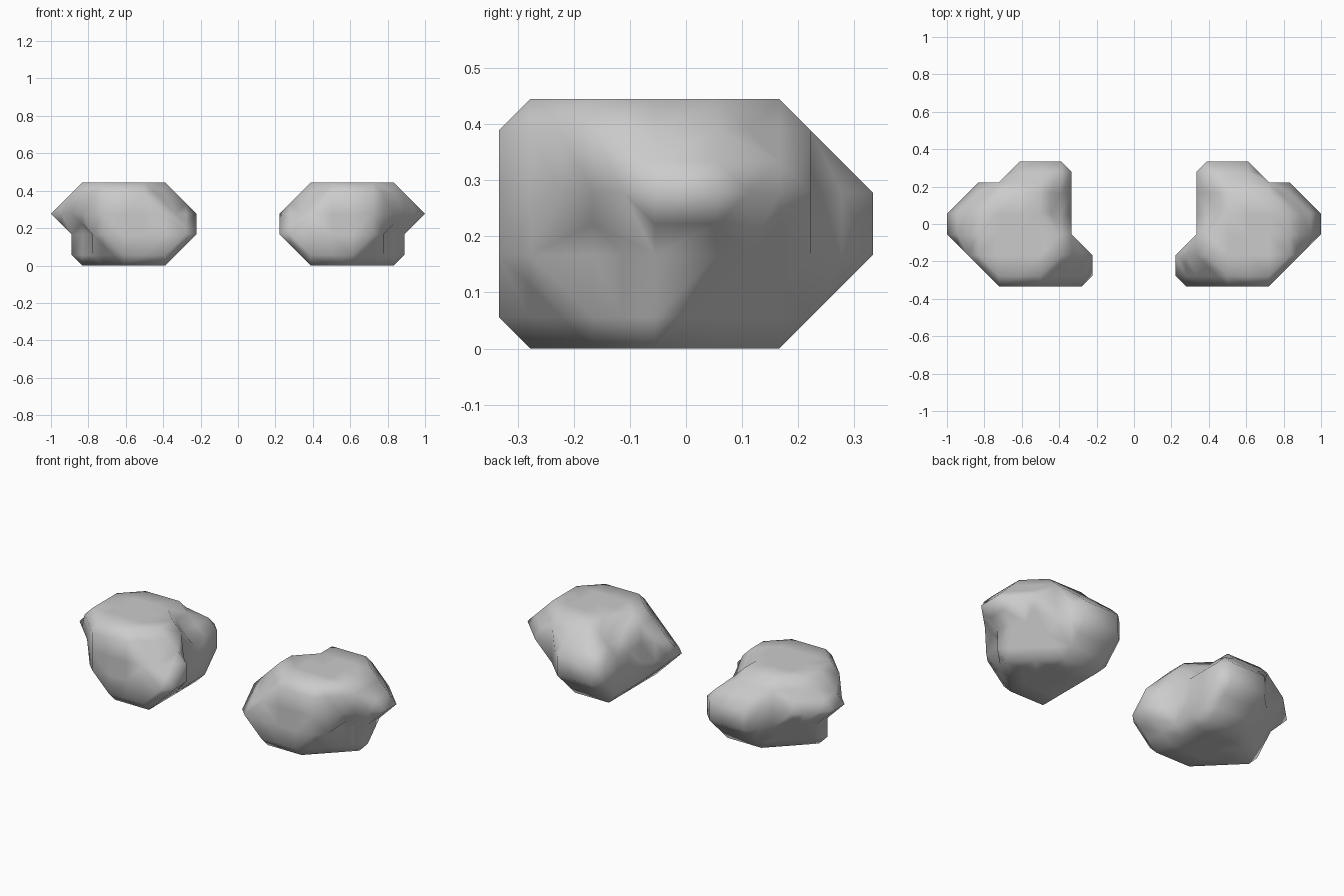
import bpy, bmesh
from mathutils import Vector
from itertools import product

if "Cube" in bpy.data.objects:
    bpy.data.objects.remove(bpy.data.objects["Cube"])

# Each lump is a coarse volume skinned halfway between lattice samples.
S = 1 / 9
# layers from bottom to top; per layer, filled x span (first, last) for rows front to back
LAYERS = [
    [(1, 3), (1, 4), (1, 5), (1, 4), (1, 3), None],
    [(0, 4), (0, 4), (1, 5), (1, 5), (1, 4), (1, 3)],
    [(1, 4), (0, 5), (1, 6), (1, 6), (1, 5), (1, 3)],
    [(2, 4), (1, 5), (1, 5), (2, 5), (2, 4), None],
]


def filled(p):
    x, y, z = p
    if not (0 <= z < 4 and 0 <= y < 6):
        return False
    span = LAYERS[z][y]
    return span is not None and span[0] <= x <= span[1]


def point(p):
    return Vector(((p[0] + 2.5) * S, (p[1] - 2.5) * S, (p[2] + 0.5) * S))


def cut(e):
    return (point(e[0]) + point(e[1])) / 2


def cell_loops(base):
    """Contour the six sides of one lattice cell and chain the segments into loops."""
    links = {}
    for axis, side in product(range(3), (0, 1)):
        u, v = (axis + 1) % 3, (axis + 2) % 3
        ring = []
        for du, dv in ((0, 0), (1, 0), (1, 1), (0, 1)):
            c = list(base)
            c[axis] += side
            c[u] += du
            c[v] += dv
            ring.append(tuple(c))
        inside = [filled(c) for c in ring]
        cuts = [i for i in range(4) if inside[i] != inside[(i + 1) % 4]]
        key = lambda i: tuple(sorted((ring[i], ring[(i + 1) % 4])))
        if len(cuts) == 2:
            pairs = [tuple(cuts)]
        elif len(cuts) == 4:
            pairs = [((i - 1) % 4, i) for i in range(4) if inside[i]]
        else:
            pairs = []
        for a, b in pairs:
            links.setdefault(key(a), []).append(key(b))
            links.setdefault(key(b), []).append(key(a))
    seen = set()
    for start in links:
        if start in seen:
            continue
        loop, cur = [], start
        while cur is not None:
            seen.add(cur)
            loop.append(cur)
            cur = next((n for n in links[cur] if n not in seen), None)
        yield loop


def fullest_fan(loop):
    """Triangulate a loop as the fan that bulges outward most."""
    pts = [cut(e) for e in loop]
    out = sum(((point(b) - point(a)) * (1 if filled(a) else -1) for a, b in loop), Vector())
    area = sum((p.cross(q) for p, q in zip(pts, pts[1:] + pts[:1])), Vector())
    if area.dot(out) < 0:
        loop = loop[::-1]
    fans = []
    for i in range(len(loop)):
        r = loop[i:] + loop[:i]
        fans.append([(r[0], r[k], r[k + 1]) for k in range(1, len(r) - 1)])
    volume = lambda fan: round(sum(cut(a).dot(cut(b).cross(cut(c))) for a, b, c in fan), 7)
    return max(fans, key=volume)


# Right lump
bm = bmesh.new()
verts = {}
for base in product(range(-1, 7), range(-1, 6), range(-1, 4)):
    for loop in cell_loops(base):
        for tri in fullest_fan(loop):
            for e in tri:
                if e not in verts:
                    verts[e] = bm.verts.new(cut(e))
            bm.faces.new([verts[e] for e in tri])
bmesh.ops.recalc_face_normals(bm, faces=bm.faces[:])
for f in bm.faces:
    f.smooth = True
mesh = bpy.data.meshes.new("lumps")
bm.to_mesh(mesh)
bm.free()
lumps = bpy.data.objects.new("lumps", mesh)
bpy.context.collection.objects.link(lumps)

# Left lump is the mirror image
mirror = lumps.modifiers.new("mirror", 'MIRROR')
mirror.use_axis[0] = True
mirror.use_mirror_merge = False
